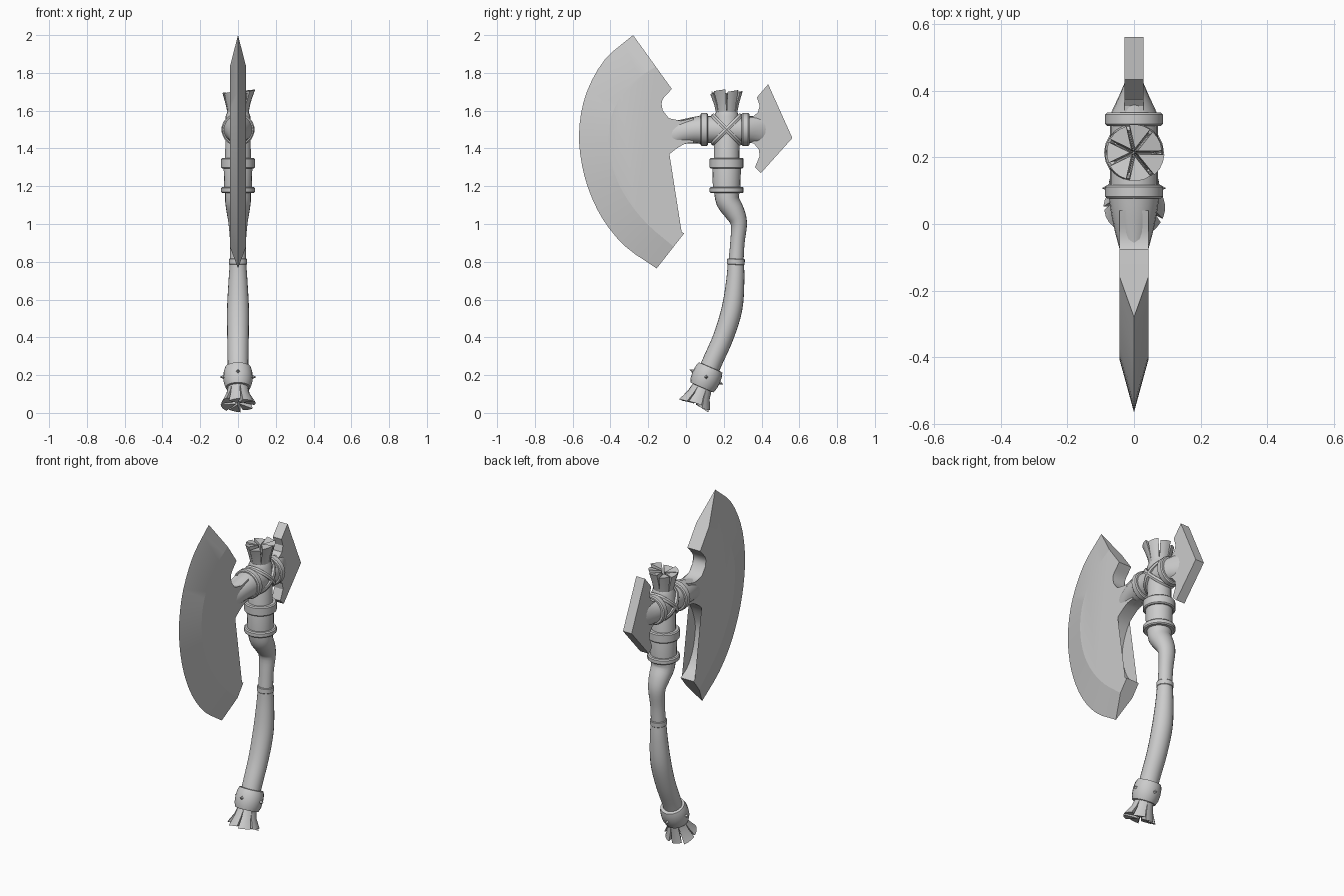
import bpy, bmesh, math, random
from mathutils import Vector, Matrix

if "Cube" in bpy.data.objects:
    bpy.data.objects.remove(bpy.data.objects["Cube"])

random.seed(4)
HEAD_Y, HEAD_Z = 0.215, 1.5


def finish(name, bm, angle=35):
    bmesh.ops.recalc_face_normals(bm, faces=bm.faces)
    me = bpy.data.meshes.new(name)
    bm.to_mesh(me)
    bm.free()
    me.shade_smooth()
    me.set_sharp_from_angle(angle=math.radians(angle))
    ob = bpy.data.objects.new(name, me)
    bpy.context.collection.objects.link(ob)
    return ob


def loft(bm, rings):
    """Skin a list of closed rings and cap both ends."""
    vs = [[bm.verts.new(p) for p in r] for r in rings]
    n = len(vs[0])
    for a, b in zip(vs, vs[1:]):
        for i in range(n):
            bm.faces.new((a[i], a[(i + 1) % n], b[(i + 1) % n], b[i]))
    bm.faces.new(vs[0])
    bm.faces.new(vs[-1])


def spline(pts, steps=5):
    """Catmull-Rom through tuples of any length."""
    pts = [Vector(p) for p in pts]
    ext = [2 * pts[0] - pts[1]] + pts + [2 * pts[-1] - pts[-2]]
    out = []
    for a, b, c, d in zip(ext, ext[1:], ext[2:], ext[3:]):
        for k in range(steps):
            t = k / steps
            out.append(0.5 * (2 * b + (c - a) * t + (2 * a - 5 * b + 4 * c - d) * t * t
                              + (3 * b - a - 3 * c + d) * t ** 3))
    return out + [pts[-1]]


def tube(name, path, direction=None, sides=20, angle=35):
    """Loft ellipses along (y, z, half width x, half width across) in the yz plane."""
    bm, rings = bmesh.new(), []
    for i, (y, z, rx, rn) in enumerate(path):
        p, q = path[max(i - 1, 0)], path[min(i + 1, len(path) - 1)]
        d = Vector(direction or (q[0] - p[0], q[1] - p[1])).normalized()
        rings.append([(rx * math.cos(a), y - d[1] * rn * math.sin(a), z + d[0] * rn * math.sin(a))
                      for a in (2 * math.pi * k / sides for k in range(sides))])
    loft(bm, rings)
    return finish(name, bm, angle)


def band(name, y, z, direction, half, r, lip=0.006):
    """Chamfered collar centred on (y, z)."""
    d = Vector(direction).normalized()
    steps = [(-half, r - 0.03), (-half, r - lip), (-half + lip, r),
             (half - lip, r), (half, r - lip), (half, r - 0.03)]
    return tube(name, [(y + d[0] * s, z + d[1] * s, q, q) for s, q in steps], d)


def plate(bm, loop, t):
    loft(bm, [[(x, y, z) for y, z in loop] for x in (-t, t)])


def petals(name, base, axis, r0, r1, length, count):
    """Split, flaring wedges around an axis."""
    bm = bmesh.new()
    m = Matrix.Translation(base) @ Vector(axis).to_track_quat('Z', 'Y').to_matrix().to_4x4()
    for i in range(count):
        mid, w = 2 * math.pi * i / count, math.pi / count
        h, flare = length * random.uniform(0.82, 1.0), r1 * random.uniform(0.9, 1.05)
        rings = []
        for z, r, f, c in ((0, r0, 1, 0), (h * 0.45, r0 * 1.2, 0.92, 0.004), (h, flare, 0.86, 0.012)):
            ring = [m @ Vector((c * math.cos(mid), c * math.sin(mid), z * 0.93))]
            for k in (-1, -0.33, 0.33, 1):
                a = mid + k * w * f
                ring.append(m @ Vector((r * math.cos(a), r * math.sin(a), z * (1 + 0.04 * k))))
            rings.append(ring)
        loft(bm, rings)
    return finish(name, bm)


# Main blade: flat cheeks, bevel to a sharp outer edge
T = 0.043
edge = spline([(-.28, 2.0), (-.43, 1.87), (-.525, 1.70), (-.563, 1.53), (-.56, 1.37),
               (-.52, 1.195), (-.44, 1.025), (-.32, .88), (-.155, .765)], 3)
ridge = spline([(-.16, 1.833), (-.285, 1.75), (-.365, 1.64), (-.405, 1.52), (-.405, 1.38),
                (-.37, 1.245), (-.30, 1.115), (-.20, .995), (-.065, .88)], 3)
lower = spline([(-.01, .95), (-.075, .99), (-.125, 1.07), (-.15, 1.18), (-.14, 1.265),
                (-.095, 1.36), (-.015, 1.42), (.04, 1.43)], 5)
upper = spline([(.04, 1.562), (-.04, 1.545), (-.095, 1.565), (-.13, 1.615), (-.123, 1.66), (-.075, 1.715)], 5)
back = lower + upper
bm = bmesh.new()
ev = [bm.verts.new((0, *p)) for p in edge]
sides = []
for x in (-T, T):
    rv = [bm.verts.new((x, *p)) for p in ridge]
    bv = [bm.verts.new((x, *p)) for p in back]
    bm.faces.new(rv + bv)
    for i in range(len(ev) - 1):
        bm.faces.new((ev[i], ev[i + 1], rv[i + 1], rv[i]))
    sides.append((rv, bv))
(ra, ba), (rb, bb) = sides
bm.faces.new((ev[0], ra[0], rb[0]))
bm.faces.new((ev[-1], ra[-1], rb[-1]))
la, lb = [ra[-1]] + ba + [ra[0]], [rb[-1]] + bb + [rb[0]]
for i in range(len(la) - 1):
    bm.faces.new((la[i], la[i + 1], lb[i + 1], lb[i]))
bmesh.ops.triangulate(bm, faces=[f for f in bm.faces if len(f.verts) > 4])
finish("main_blade", bm, 14)

# Rear spike blade
bm = bmesh.new()
plate(bm, [(.32, 1.44), (.36, 1.425), (.385, 1.395), (.39, 1.36), (.365, 1.3), (.397, 1.27),
           (.563, 1.455), (.435, 1.74), (.375, 1.67), (.39, 1.625), (.38, 1.59), (.355, 1.57), (.32, 1.565)], .029)
finish("rear_blade", bm, 25)

# Necks joining the blades to the head
tube("main_neck", spline([(.10, 1.5, .078, .078), (.04, 1.497, .07, .07), (-.02, 1.488, .058, .066),
                          (-.07, 1.475, .045, .07), (-.13, 1.465, .03, .075)], 4), (-1, 0))
tube("rear_neck", [(.32, 1.5, .074, .074), (.345, 1.5, .064, .072),
                   (.39, 1.5, .043, .075), (.43, 1.5, .026, .07)], (1, 0))

# Cross-shaped head with collars
tube("head_crossbar", [(.09, HEAD_Z, .072, .072), (.325, HEAD_Z, .072, .072)])
tube("head_post", [(HEAD_Y, z, r, r) for z, r in
                   ((1.17, .072), (1.30, .076), (1.34, .068), (1.57, .066), (1.595, .056))])
for name, y in (("front_collar", .097), ("rear_collar", .315)):
    band(name, y, HEAD_Z, (1, 0), .02, .087)
band("upper_collar", HEAD_Y, 1.322, (0, 1), .028, .09)
band("lower_collar", HEAD_Y, 1.18, (0, 1), .016, .09)

# Crossed lashing around the head
for name, s in (("lashing_a", 1), ("lashing_b", -1)):
    bm = bmesh.new()
    u, n = Vector((0, .7071, .7071 * s)), Vector((0, -.7071 * s, .7071))
    loops = []
    for k in range(32):
        a = 2 * math.pi * k / 32
        out = Vector((.077 * math.cos(a), 0, 0)) + u * (.102 * math.sin(a))
        c, o = out + Vector((0, HEAD_Y, HEAD_Z)), out.normalized()
        loops.append([bm.verts.new(c + o * p + n * q) for p, q in
                      ((-.012, -.012), (.007, -.012), (.011, 0), (.007, .012), (-.012, .012))])
    for a, b in zip(loops, loops[1:] + loops[:1]):
        for i in range(5):
            bm.faces.new((a[i], a[(i + 1) % 5], b[(i + 1) % 5], b[i]))
    finish(name, bm)

# Bent handle and grip
tube("upper_handle", spline([(.215, 1.18, .068, .068), (.222, 1.12, .068, .062), (.258, 1.06, .06, .054),
                             (.280, 1.0, .05, .043), (.272, .9, .042, .038), (.264, .79, .042, .04)], 4))
tube("grip", spline([(.264, .81, .042, .042), (.261, .7, .05, .048), (.243, .55, .058, .055),
                     (.197, .4, .057, .054), (.135, .26, .055, .053), (.085, .13, .055, .053)], 4))
band("handle_ring", .264, .80, (.05, 1), .016, .047, .003)

# Spiked pommel ring
axis = Vector((0, .40, .916)).normalized()
ring_c = Vector((0, .108, .19))
tube("pommel_ring", [(ring_c.y + axis.y * t, ring_c.z + axis.z * t, r, r) for t, r in
                     ((-.062, .045), (-.06, .066), (-.035, .075), (0, .078),
                      (.035, .075), (.055, .068), (.058, .045))], (axis.y, axis.z))
side = Vector((0, axis.z, -axis.y))
bm = bmesh.new()
for d in (Vector((1, 0, 0)), Vector((-1, 0, 0)), side, -side):
    m = Matrix.Translation(ring_c + d * .08) @ d.to_track_quat('Z', 'Y').to_matrix().to_4x4()
    bmesh.ops.create_cone(bm, segments=4, radius1=.018, radius2=0, depth=.034, cap_ends=True, matrix=m)
finish("pommel_spikes", bm, 20)

# Splintered wood ends
petals("top_splinters", (0, HEAD_Y, 1.585), (0, 0, 1), .055, .09, .125, 7)
petals("pommel_splinters", (0, .088, .14), -axis, .052, .09, .112, 7)
